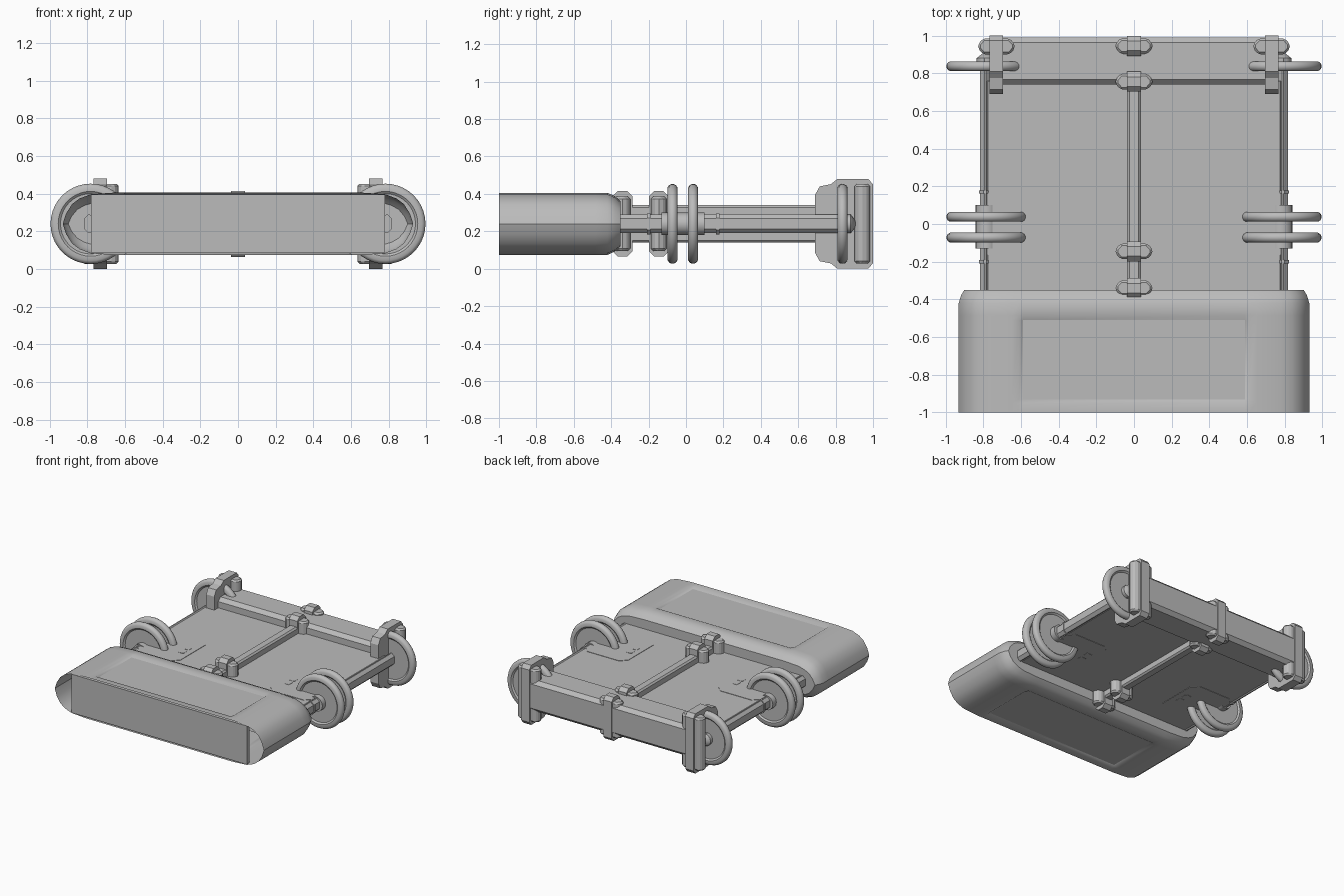
import bpy, bmesh, math

if "Cube" in bpy.data.objects:
    bpy.data.objects.remove(bpy.data.objects["Cube"])

ZC = 0.24  # height of the horizontal symmetry plane
grey = bpy.data.materials.new("hull_grey")
grey.diffuse_color = (0.5, 0.5, 0.5, 1)
grey.use_nodes = True
grey.node_tree.nodes["Principled BSDF"].inputs["Base Color"].default_value = grey.diffuse_color


def finish(name, bm, bevel=0.0, smooth=None):
    bmesh.ops.recalc_face_normals(bm, faces=bm.faces)
    me = bpy.data.meshes.new(name)
    bm.to_mesh(me)
    bm.free()
    me.materials.append(grey)
    ob = bpy.data.objects.new(name, me)
    bpy.context.collection.objects.link(ob)
    if bevel:
        m = ob.modifiers.new("bevel", 'BEVEL')
        m.width, m.segments = bevel, 1
    if smooth:
        bpy.ops.object.select_all(action='DESELECT')
        ob.select_set(True)
        bpy.context.view_layer.objects.active = ob
        bpy.ops.object.shade_smooth_by_angle(angle=math.radians(smooth))
    return ob


def prism(name, pts, axis, lo, hi, bevel=0.0):
    """Extrude a 2D outline along an axis: x -> (y,z), y -> (x,z), z -> (x,y)."""
    def place(p, t):
        return {'x': (t, p[0], p[1]), 'y': (p[0], t, p[1]), 'z': (p[0], p[1], t)}[axis]
    bm = bmesh.new()
    a = [bm.verts.new(place(p, lo)) for p in pts]
    b = [bm.verts.new(place(p, hi)) for p in pts]
    bm.faces.new(a)
    bm.faces.new(b)
    for i in range(len(pts)):
        j = (i + 1) % len(pts)
        bm.faces.new((a[i], a[j], b[j], b[i]))
    return finish(name, bm, bevel)


def chamfered(cx, cy, hx, hy, c):
    """Rectangle outline with cut corners."""
    return [(cx + sx, cy + sy) for sx, sy in (
        (hx, -hy + c), (hx, hy - c), (hx - c, hy), (c - hx, hy),
        (-hx, hy - c), (-hx, c - hy), (c - hx, -hy), (hx - c, -hy))]


def lathe_y(name, profile, x, y, seg=40):
    """Turn a (radius, offset) profile about an axis running along y."""
    bm = bmesh.new()
    rings = []
    for r, d in profile:
        if r == 0:
            rings.append([bm.verts.new((x, y + d, ZC))] * seg)
        else:
            rings.append([bm.verts.new((x + r * math.cos(2 * math.pi * k / seg), y + d,
                                        ZC + r * math.sin(2 * math.pi * k / seg)))
                          for k in range(seg)])
    for a, b in zip(rings, rings[1:]):
        for k in range(seg):
            n = (k + 1) % seg
            vs = list(dict.fromkeys((a[k], a[n], b[n], b[k])))
            bm.faces.new(vs)
    return finish(name, bm, smooth=35)


# Front hull: rounded section lofted along y, recessed panels above and below
quarter = [(.59, .166), (.61, .166), (.65, .166), (.78, .157), (.84, .135),
           (.88, .105), (.912, .055), (.93, 0)]
section = quarter + [(x, -z) for x, z in quarter[-2::-1]]
section += [(-x, -z) for x, z in quarter]
section += [(-x, z) for x, z in quarter[-2::-1]]
stations = [(-1, 0, 0), (-.95, 0, 0), (-.93, 0, .013), (-.51, 0, .013), (-.485, 0, 0),
            (-.42, 0, 0), (-.38, .018, 0), (-.35, .045, 0)]
bm = bmesh.new()
rings = []
for y, inset, drop in stations:
    ring = []
    for x, z in section:
        k = 1 - inset / .166 - (drop / .166 if abs(x) < .6 else 0)
        ring.append(bm.verts.new((x * (1 - inset * .7), y, ZC + z * k)))
    rings.append(ring)
n = len(section)
for a, b in zip(rings, rings[1:]):
    for i in range(n):
        bm.faces.new((a[i], a[(i + 1) % n], b[(i + 1) % n], b[i]))
bm.faces.new(rings[-1])
finish("front_hull", bm, smooth=25)
prism("front_hull_plate", chamfered(0, ZC, .78, .155, .004), 'y', -1.0, -.97)

# Deck and centre beam
prism("deck", chamfered(0, ZC, .785, .047, .01), 'y', -.37, .76)
prism("centre_beam", chamfered(0, ZC, .037, .1, .012), 'y', -.37, .76)

# Rear cross bar
prism("rear_bar", chamfered(.865, ZC, .125, .125, .028), 'x', -.76, .76)


def clamp(name, x, y, hz_strip, hz_wide):
    """Narrow band with a wider six-sided block through it."""
    prism(name + "_band", chamfered(y, ZC, .053, hz_strip, .028), 'x', x - .037, x + .037)
    hexa = [(x - .098, y - .012), (x - .07, y - .042), (x + .07, y - .042),
            (x + .098, y - .012), (x + .098, y + .012), (x + .07, y + .042),
            (x - .07, y + .042), (x - .098, y + .012)]
    prism(name + "_block", hexa, 'z', ZC - hz_wide, ZC + hz_wide, .012)


for i, y in enumerate((-.34, -.145, .755, .945)):
    clamp("centre_clamp_%d" % i, 0, y, .175, .145)

wheel = [(0, .016), (.16, .016), (.172, .026), (.195, .026), (.207, .018), (.213, .006),
         (.213, -.006), (.207, -.018), (.195, -.026), (.172, -.026), (.16, -.016), (0, -.016)]

for s, side in ((1, "right"), (-1, "left")):
    # Rear corner brackets wrapping the bar
    half = [(.69, .155), (.715, .2), (.775, .212), (.81, .24), (.975, .24), (1.0, .21)]
    outline = [(y, ZC + z) for y, z in half] + [(y, ZC - z) for y, z in half[::-1]]
    prism("corner_bracket_" + side, outline, 'x', s * .73 - .036, s * .73 + .036)
    cx = s * .73
    hexa = [(cx - .097, .93), (cx - .07, .9), (cx + .07, .9), (cx + .097, .93),
            (cx + .097, .955), (cx + .07, .985), (cx - .07, .985), (cx - .097, .955)]
    prism("corner_block_" + side, hexa, 'z', ZC - .212, ZC + .212, .012)

    # Rounded side rail with a pointed end
    prism("side_rail_" + side, chamfered(s * .79, ZC, .026, .05, .022), 'y', -.37, .88)
    lathe_y("axle_tip_" + side, [(0, -.03), (.05, -.03), (.05, .0), (.0, .04)], s * .785, .88, 12)
    for i, y in enumerate((-.2, .17)):
        prism("rail_collar_%s_%d" % (side, i), chamfered(s * .79, ZC, .032, .056, .024),
              'y', y - .009, y + .009)

    # Disc wheels: a middle pair and a single one at the rear
    for i, y in enumerate((-.072, .038, .837)):
        lathe_y("wheel_%s_%d" % (side, i), wheel, s * .782, y)
    lathe_y("axle_" + side, [(0, -.13), (.06, -.13), (.06, .1), (0, .1)], s * .782, 0, 16)

    # Hatch plates above and below the deck, with small covers
    for t, lvl in ((1, "top"), (-1, "bottom")):
        z = ZC + t * .047
        prism("hatch_%s_%s" % (lvl, side), chamfered(s * .59, 0, .19, .21, .05),
              'z', z - .003, z + .003)
        for i, y in enumerate((-.035, .035)):
            prism("hatch_cover_%s_%s_%d" % (lvl, side, i),
                  chamfered(s * .47, y, .025, .025, .006), 'z', z - .005, z + .005)

# Rivet rows on the front plate and the rear bar
bm = bmesh.new()
for i in range(11):
    x = -.6 + i * .12
    for y, dz in ((-.9985, .11), (-.9985, -.11), (.9885, .06), (.9885, -.06)):
        r = bmesh.ops.create_cube(bm, size=.008)
        bmesh.ops.scale(bm, vec=(1, .35, 1), verts=r["verts"])
        bmesh.ops.translate(bm, vec=(x, y, ZC + dz), verts=r["verts"])
finish("rivets", bm)
